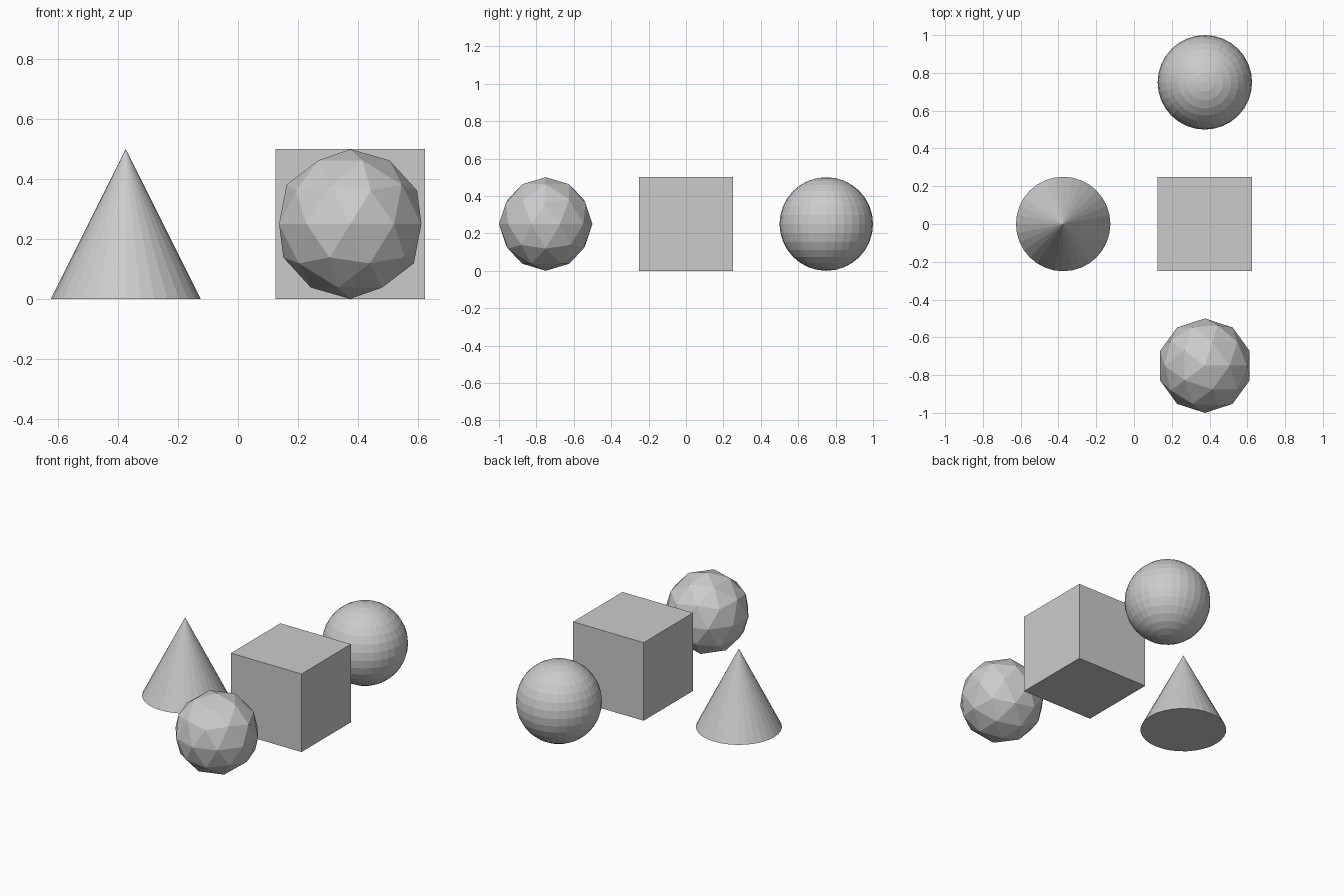
import bpy

if "Cube" in bpy.data.objects:
    bpy.data.objects.remove(bpy.data.objects["Cube"])

R = 0.25  # shared half-size of every solid


def name_part(name):
    bpy.context.object.name = name


# Cone on the left
bpy.ops.mesh.primitive_cone_add(vertices=32, radius1=R, radius2=0, depth=2 * R,
                                location=(-0.375, 0, R))
name_part("cone")

# Cube on the right
bpy.ops.mesh.primitive_cube_add(size=2 * R, location=(0.375, 0, R))
name_part("cube")

# Ringed sphere at the back
bpy.ops.mesh.primitive_uv_sphere_add(segments=32, ring_count=16, radius=R,
                                     location=(0.375, 0.75, R))
name_part("ringed_sphere")

# Faceted sphere at the front
bpy.ops.mesh.primitive_ico_sphere_add(subdivisions=2, radius=R,
                                      location=(0.375, -0.75, R))
name_part("faceted_sphere")
